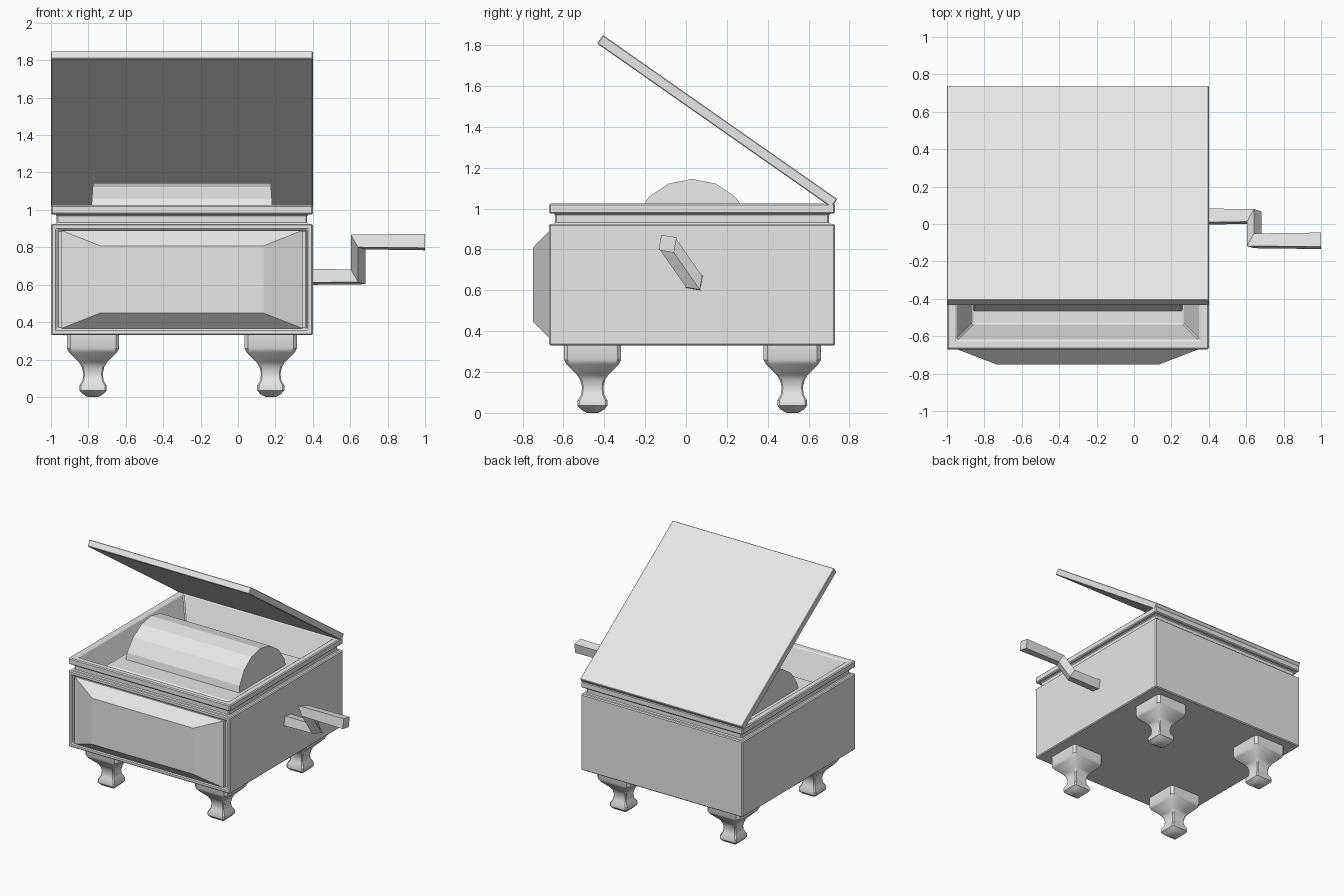
import bpy, bmesh
from math import sin, cos, pi, radians
from mathutils import Vector, Matrix

cube = bpy.data.objects.get("Cube")
if cube:
    bpy.data.objects.remove(cube, do_unlink=True)

grey = bpy.data.materials.new("light_grey")
grey.use_nodes = True
grey.diffuse_color = (0.8, 0.8, 0.8, 1)
grey.node_tree.nodes["Principled BSDF"].inputs["Base Color"].default_value = (0.8, 0.8, 0.8, 1)

CX, CY = -0.3, 0.03   # centre of the box
HALF = 0.7            # half width of the box


def loft(name, rings, bevel=0):
    """Skin a closed solid through matching rings of points."""
    bm = bmesh.new()
    loops = [[bm.verts.new(p) for p in ring] for ring in rings]
    n = len(loops[0])
    for a, b in zip(loops, loops[1:]):
        for i in range(n):
            j = (i + 1) % n
            bm.faces.new((a[i], a[j], b[j], b[i]))
    bm.faces.new(loops[0][::-1])
    bm.faces.new(loops[-1])
    bmesh.ops.recalc_face_normals(bm, faces=bm.faces)
    mesh = bpy.data.meshes.new(name)
    bm.to_mesh(mesh)
    bm.free()
    mesh.materials.append(grey)
    ob = bpy.data.objects.new(name, mesh)
    bpy.context.collection.objects.link(ob)
    if bevel:
        mod = ob.modifiers.new("Bevel", "BEVEL")
        mod.width = bevel
        mod.segments = 1
        mod.limit_method = "ANGLE"
    return ob


def rect(cx, cy, hx, hy, z):
    return [(cx + sx * hx, cy + sy * hy, z)
            for sx, sy in ((-1, -1), (1, -1), (1, 1), (-1, 1))]


# Box: outer walls, neck groove, rim and sloping basin in one skin
box_profile = [(HALF, 0.33), (HALF, 0.925), (0.67, 0.925), (0.67, 0.975),
               (HALF, 0.975), (HALF, 1.025), (0.65, 1.025), (0.565, 0.8)]
box = loft("box", [rect(CX, CY, h, h, z) for h, z in box_profile], 0.007)

# Groove around the drawer front
bm = bmesh.new()
bm.from_mesh(box.data)
front = [f for f in bm.faces if f.normal.y < -0.9 and f.calc_area() > 0.5
         and f.calc_center_median().y < CY - 0.69]
bmesh.ops.inset_individual(bm, faces=front, thickness=0.045)
bmesh.ops.inset_individual(bm, faces=front, thickness=0.002, depth=-0.02)
bm.to_mesh(box.data)
bm.free()

# Raised drawer panel with sloping sides
panel = [(0.645, 0.262, -0.64), (0.645, 0.262, -0.67), (0.437, 0.18, -0.75)]
loft("drawer_panel", [[(x, y, z + 0.628) for x, z, y in rect(CX, 0, hx, hz, y)]
                      for hx, hz, y in panel])

# Lid, hinged open along the back edge
tilt = radians(-35)
lid_rings = []
hinge = Vector((CX, 0.712, 1.005))
turn = Matrix.Rotation(tilt, 3, "X")
for h in (0, 0.05):
    lid_rings.append([hinge + turn @ Vector(p) for p in rect(0, -HALF, HALF, HALF, h)])
loft("lid", lid_rings, 0.004)

# Plinth and faceted drum inside the basin
loft("plinth", [rect(CX, CY, 0.56, 0.5, 0.79), rect(CX, CY, 0.55, 0.44, 0.91)], 0.006)
drum_rings = []
for side in (-1, 1):
    drum_rings.append([(CX + side * (0.495 - 0.02 * sin(k * pi / 8)),
                        CY + 0.3 * cos(k * pi / 8),
                        0.845 + 0.3 * sin(k * pi / 8)) for k in range(9)])
loft("drum", drum_rings)


# Turned square feet with chamfered corners
def chamfered(cx, cy, h, z):
    c = h * 0.87
    return [(cx + x, cy + y, z) for x, y in
            ((-c, -h), (c, -h), (h, -c), (h, c), (c, h), (-c, h), (-h, c), (-h, -c))]


foot_profile = [(0.14, 0.335), (0.14, 0.26), (0.128, 0.238), (0.075, 0.185),
                (0.06, 0.16), (0.052, 0.125), (0.056, 0.09), (0.073, 0.06),
                (0.073, 0.035), (0.055, 0.015), (0.028, 0.0)]
for side, fx in (("right", -0.775), ("left", 0.175)):
    for end, fy in (("front", -0.457), ("back", 0.52)):
        foot = loft(f"{end}_{side}_foot",
                    [chamfered(fx, fy, h, z) for h, z in foot_profile])
        bpy.ops.object.select_all(action="DESELECT")
        foot.select_set(True)
        bpy.context.view_layer.objects.active = foot
        bpy.ops.object.shade_smooth_by_angle(angle=radians(35))

# Crank: square bar with two mitred bends
arm = Vector((0, -0.13, 0.19)).normalized()
twist = Matrix.Rotation(radians(-10), 3, "X")
crank_rings = []
for x, y, z, half, mitre in ((0.38, 0.04, 0.642, 0.037, 0), (0.642, 0.04, 0.642, 0.034, 0.8),
                             (0.642, -0.09, 0.828, 0.034, 0.8), (1.0, -0.09, 0.828, 0.038, 0)):
    ring = []
    for a, b in ((-1, -1), (1, -1), (1, 1), (-1, 1)):
        q = twist @ Vector((0, a * half, b * half))
        ring.append(Vector((x - mitre * q.dot(arm), y, z)) + q)
    crank_rings.append(ring)
loft("crank", crank_rings)
